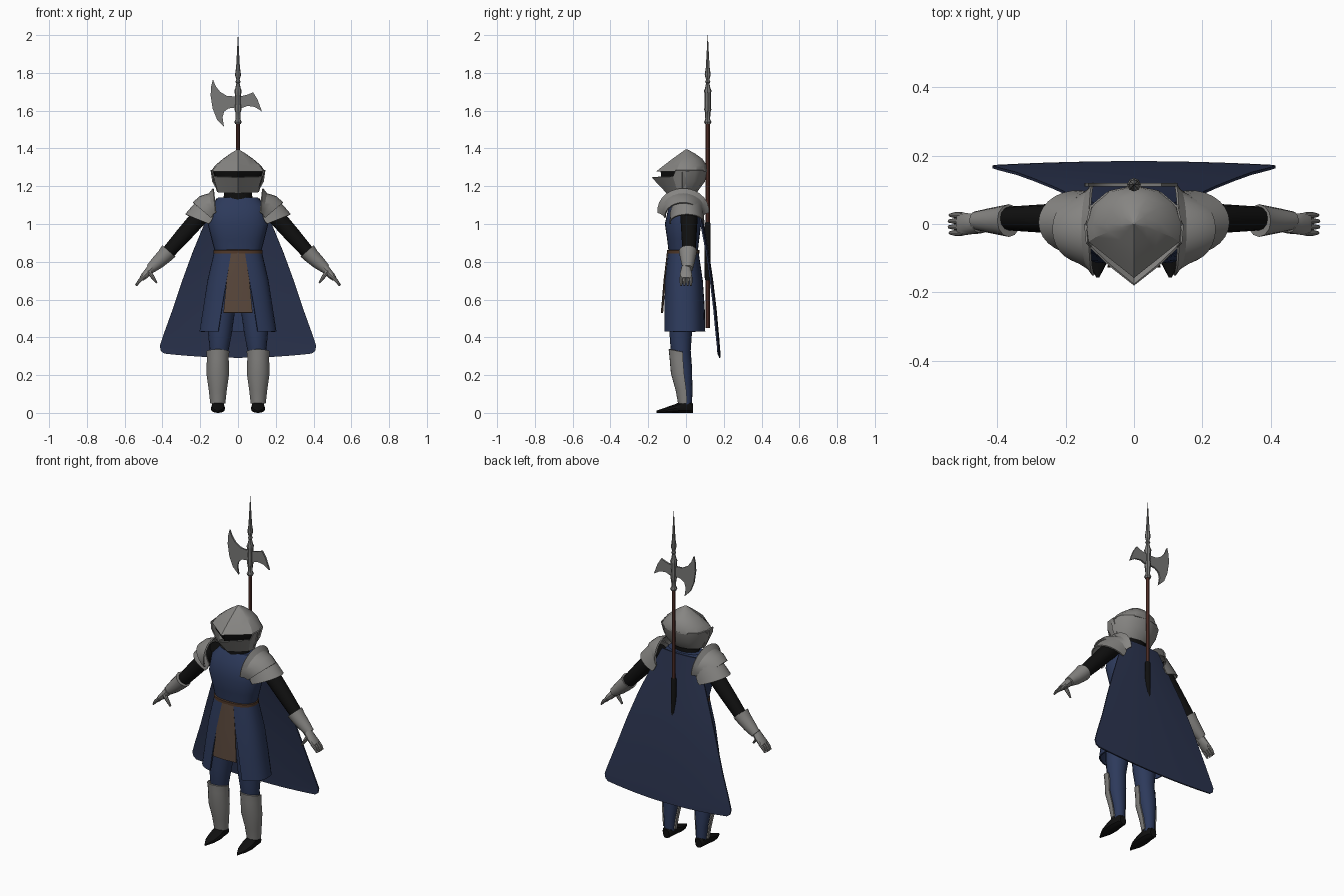
import bpy, bmesh, math
from math import sin, cos, pi, radians


def material(name, r, g, b):
    m = bpy.data.materials.new(name)
    m.diffuse_color = (r, g, b, 1)
    return m


STEEL = material("steel", 0.24, 0.235, 0.225)
IRON = material("halberd steel", 0.19, 0.19, 0.185)
BLUE = material("tunic blue", 0.026, 0.042, 0.105)
CAPE = material("cape blue", 0.024, 0.034, 0.078)
BLACK = material("black cloth", 0.005, 0.005, 0.005)
BROWN = material("brown cloth", 0.095, 0.06, 0.042)
LEATHER = material("belt leather", 0.08, 0.04, 0.022)
WOOD = material("red wood", 0.115, 0.04, 0.03)


def finish(name, bm, mat, mirror=False, thick=0, angle=35):
    bmesh.ops.recalc_face_normals(bm, faces=bm.faces)
    me = bpy.data.meshes.new(name)
    bm.to_mesh(me)
    bm.free()
    me.materials.append(mat)
    ob = bpy.data.objects.new(name, me)
    bpy.context.collection.objects.link(ob)
    bpy.ops.object.select_all(action='DESELECT')
    bpy.context.view_layer.objects.active = ob
    ob.select_set(True)
    if thick:
        s = ob.modifiers.new("thickness", 'SOLIDIFY')
        s.thickness, s.offset = thick, 0
        bpy.ops.object.modifier_apply(modifier=s.name)
    bpy.ops.object.shade_smooth_by_angle(angle=radians(angle))
    if mirror:
        m = ob.modifiers.new("mirror", 'MIRROR')
        m.use_mirror_merge = False
    return ob


def loft(name, rows, mat, closed=True, **kw):
    """Skin rows of points; closed rows get end caps, open rows a thickness."""
    bm = bmesh.new()
    vs = [[bm.verts.new(p) for p in r] for r in rows]
    n = len(vs[0])
    for a, b in zip(vs, vs[1:]):
        for i in range(n if closed else n - 1):
            j = (i + 1) % n
            bm.faces.new((a[i], a[j], b[j], b[i]))
    if closed:
        bm.faces.new(vs[0])
        bm.faces.new(vs[-1])
    return finish(name, bm, mat, **kw)


def ring(cx, cy, z, rx, ry, n=16, a0=0.0, power=1.0):
    """Horizontal ellipse measured from the front; a0 > 0 leaves a front gap."""
    pts = []
    for i in range(n):
        a = a0 + (2 * pi - 2 * a0) * i / (n - 1) if a0 else 2 * pi * i / n
        s, c = sin(a), cos(a)
        pts.append((cx + rx * math.copysign(abs(s) ** power, s),
                    cy - ry * math.copysign(abs(c) ** power, c), z))
    return pts


def limb(name, path, mat, y=0.0, n=12, **kw):
    """Tube in the xz plane; path items are (x, z, in-plane radius, y radius)."""
    rows = []
    for k, (x, z, r, ry) in enumerate(path):
        p, q = path[max(k - 1, 0)], path[min(k + 1, len(path) - 1)]
        dx, dz = q[0] - p[0], q[1] - p[1]
        l = math.hypot(dx, dz)
        rows.append([(x - dz / l * r * cos(t), y + ry * sin(t), z + dx / l * r * cos(t))
                     for t in (2 * pi * i / n for i in range(n))])
    return loft(name, rows, mat, mirror=True, **kw)


def both(half):
    """Complete a half outline (ending on x = 0) with its mirror image."""
    return half + [(-x, y, z) for x, y, z in half[-2::-1]]


# --- helmet: pointed skull, eye slit core, beaked visor, neck guard
def plan(z, w, yf, yb):
    half = [(0, yf), (.5, .64 * yf), (.93, .33 * yf), (1, 0), (.85, .5 * yb), (.5, .87 * yb), (0, yb)]
    r = [(x * w, y, z) for x, y in half]
    return r + [(-x, y, z) for x, y, z in r[-2:0:-1]]


loft("helmet_skull", [plan(1.278, .143, -.158, .113), plan(1.31, .121, -.118, .11),
                      plan(1.345, .08, -.072, .087), plan(1.375, .037, -.03, .045),
                      plan(1.395, .004, -.002, .006)], STEEL, angle=28)
loft("eye_slit", [plan(1.19, .09, -.085, .04), plan(1.24, .125, -.13, .08),
                  plan(1.285, .13, -.135, .09)], BLACK)
loft("visor", [both([(.143, 0, 1.285), (.138, -.055, 1.285), (.127, -.068, 1.252),
                     (.07, -.122, 1.25), (0, -.178, 1.247)]),
               both([(.108, 0, 1.17), (.105, -.03, 1.17), (.098, -.042, 1.168),
                     (.055, -.078, 1.166), (0, -.1, 1.164)])],
     STEEL, closed=False, thick=.006, angle=25)
loft("neck_guard", [both([(.142, -.02, 1.285), (.127, .05, 1.285), (.08, .09, 1.285), (0, .112, 1.285)]),
                    both([(.134, -.02, 1.225), (.115, .04, 1.225), (.072, .08, 1.225), (0, .097, 1.225)]),
                    both([(.103, -.02, 1.17), (.09, .02, 1.17), (.055, .045, 1.17), (0, .056, 1.17)])],
     STEEL, closed=False, thick=.006)
loft("neck", [ring(0, -.01, 1.08, .09, .06), ring(0, -.01, 1.15, .075, .055),
              ring(0, -.01, 1.22, .075, .06)], BLACK)

# --- tunic, belt, split skirt and front cloth
loft("tunic", [ring(0, (f + b) / 2, z, w, (b - f) / 2, 28, power=.85) for z, w, f, b in
               [(1.14, .105, -.06, .06), (1.09, .15, -.092, .078), (1.0, .16, -.112, .08),
                (.92, .14, -.1, .07), (.85, .122, -.092, .062)]], BLUE)
loft("belt", [ring(0, -.015, z, w, w - .044, 28, power=.85) for z, w in
              [(.842, .122), (.845, .13), (.861, .13), (.864, .122)]], LEATHER)
rows = []
for z, w, f, b, gap in [(.855, .122, -.092, .062, .034), (.7, .158, -.11, .085, .06),
                        (.56, .18, -.117, .095, .084), (.43, .2, -.12, .098, .104)]:
    a0 = math.asin((gap / w) ** (1 / .8))
    rows.append(ring(0, (f + b) / 2, z, w, (b - f) / 2, 31, a0, .8))
loft("skirt", rows, BLUE, closed=False, thick=.008)
loft("front_cloth", [[(-w, y, z), (0, y - .006, z), (w, y, z)] for z, w, y in
                     [(.85, .036, -.092), (.7, .06, -.11), (.53, .077, -.124)]],
     BROWN, closed=False, thick=.006)

# --- cape, flaring down behind the body
loft("cape", [[(w * t, y + .01 * (1 - t * t), z + lift * t * t)
               for t in (i / 6 - 1 for i in range(13))]
              for z, w, y, lift in [(1.135, .115, .058, 0), (1.0, .178, .08, 0), (.85, .24, .108, 0),
                                    (.7, .295, .13, 0), (.55, .345, .148, 0), (.42, .392, .16, 0),
                                    (.335, .414, .167, .02), (.305, .408, .169, .022),
                                    (.292, .39, .17, .022)]],
     CAPE, closed=False, thick=.008)

# --- legs, greaves, shoes
loft("leg", [ring(x, y, z, rx, ry) for z, x, rx, y, ry in
             [(.62, .085, .08, -.01, .08), (.43, .095, .064, -.028, .06), (.33, .1, .05, -.028, .053),
              (.24, .105, .05, -.015, .047), (.12, .105, .034, 0, .034), (.04, .105, .03, .004, .028)]],
     BLUE, mirror=True)
rows = []
for z, w, y, d in [(.325, .058, -.028, .06), (.29, .054, -.026, .057), (.21, .057, -.02, .056),
                   (.12, .044, -.006, .045), (.05, .036, .0, .038)]:
    rows.append([(.107 + w * sin(a), y - d * cos(a), z + (.012 * cos(a) if z > .32 else 0))
                 for a in (radians(-100 + 200 * i / 12) for i in range(13))])
loft("greave", rows, STEEL, closed=False, thick=.008, mirror=True)
loft("shoe", [[(.106 + w * cos(t), y, h / 2 + h / 2 * math.copysign(abs(sin(t)) ** .8, sin(t)))
               for t in (2 * pi * i / 12 for i in range(12))]
              for y, w, h in [(.036, .02, .05), (.025, .03, .062), (-.02, .035, .064),
                              (-.06, .038, .045), (-.11, .029, .028), (-.157, .004, .012)]],
     BLACK, mirror=True)

# --- arms, gauntlets, hands
limb("arm", [(.15, 1.09, .045, .05), (.217, 1.023, .045, .045), (.29, .94, .042, .04),
             (.366, .854, .036, .035), (.42, .8, .026, .028)], BLACK, y=.016)
limb("gauntlet_cuff", [(.366, .857, .046, .048), (.39, .83, .041, .043),
                       (.425, .797, .036, .036), (.465, .762, .026, .027)], STEEL, y=.01)
limb("hand", [(.455, .77, .024, .025), (.475, .747, .021, .03), (.497, .724, .018, .033),
              (.512, .708, .013, .033)], STEEL)
for k in range(4):
    y = -.026 + .0173 * k
    limb("finger", [(.503, .717, .01, .009), (.525, .695, .009, .0085), (.543 - .003 * abs(k - 1.5), .674, .005, .005)],
         STEEL, y=y, n=8)
limb("thumb", [(.475, .752, .013, .012), (.45, .717, .01, .01), (.43, .688, .005, .005)], STEEL, y=-.018, n=8)


# --- layered shoulder plates, arching from front to back over the arm
def shoulder(name, rows, yc):
    loft(name, [[(xb + (xt - xb) * cos(a), yc + ry * sin(a), zb + (zt - zb) * cos(a))
                 for a in (radians(-95 + 190 * i / 14) for i in range(15))]
                for xt, zt, xb, zb, ry in rows],
         STEEL, closed=False, thick=.007, mirror=True, angle=25)


shoulder("shoulder_upper_plate", [(.13, 1.187, .118, 1.07, .135), (.152, 1.16, .13, 1.062, .116),
                                  (.2, 1.145, .14, 1.052, .104), (.237, 1.112, .15, 1.04, .095)], -.015)
shoulder("shoulder_lower_plate", [(.19, 1.138, .135, 1.05, .086), (.24, 1.093, .15, 1.02, .088),
                                  (.277, 1.05, .165, 1.005, .09)], .005)

# --- halberd carried on the back
HY = .115


def turned(name, profile, mat, n=10):
    loft(name, [ring(0, HY, z, r, r, n) for z, r in profile], mat)


turned("pole", [(.45, .011), (1.54, .011)], WOOD)
turned("pole_grip", [(.7, .012), (.715, .016), (1.0, .016), (1.01, .012)], BLACK)
turned("halberd_socket", [(1.53, .015), (1.54, .02), (1.555, .013), (1.59, .014), (1.605, .019), (1.64, .016),
                          (1.69, .017), (1.705, .02), (1.72, .014), (1.745, .009), (1.752, .014),
                          (1.764, .009), (1.79, .016), (1.83, .01), (2.0, .0008)], IRON, 8)


def blade(name, outline):
    bm = bmesh.new()
    bm.faces.new([bm.verts.new((x, HY, z)) for x, z in outline])
    finish(name, bm, IRON, thick=.01)


blade("axe_blade", [(-.133, 1.766), (-.118, 1.73), (-.095, 1.7), (-.058, 1.678), (-.01, 1.675), (-.01, 1.617),
                    (-.05, 1.612), (-.073, 1.595), (-.082, 1.565), (-.074, 1.516),
                    (-.111, 1.553), (-.134, 1.61), (-.145, 1.68), (-.142, 1.73)])
blade("back_spike", [(.01, 1.675), (.05, 1.685), (.08, 1.697), (.103, 1.66), (.127, 1.596),
                     (.088, 1.62), (.05, 1.625), (.01, 1.61)])
